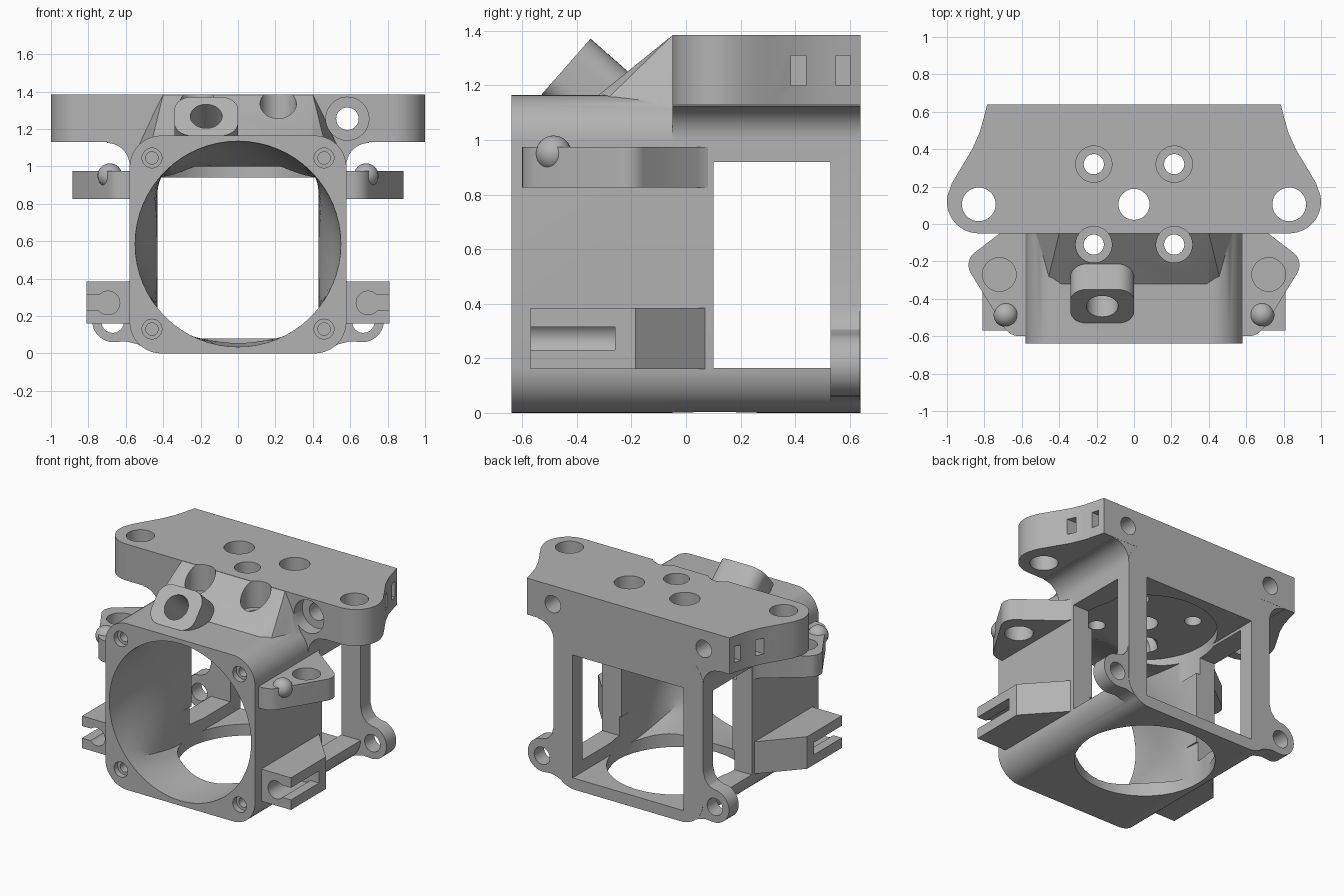
import bpy, bmesh, math
from mathutils import Vector, Matrix

cube = bpy.data.objects.get("Cube")
if cube:
    bpy.data.objects.remove(cube, do_unlink=True)

# One plain plastic colour
grey = bpy.data.materials.new("plain grey")
grey.use_nodes = True
grey.diffuse_color = (0.45, 0.45, 0.45, 1)
grey.node_tree.nodes["Principled BSDF"].inputs["Base Color"].default_value = (0.45, 0.45, 0.45, 1)

SIDES = (-1, 1)


def finish(name, bm):
    bmesh.ops.recalc_face_normals(bm, faces=bm.faces[:])
    mesh = bpy.data.meshes.new(name)
    bm.to_mesh(mesh)
    bm.free()
    mesh.materials.append(grey)
    obj = bpy.data.objects.new(name, mesh)
    bpy.context.collection.objects.link(obj)
    return obj


def loft(name, rings):
    """Closed solid through rings of equal point count."""
    bm = bmesh.new()
    loops = [[bm.verts.new(p) for p in ring] for ring in rings]
    n = len(loops[0])
    for a, b in zip(loops, loops[1:]):
        for i in range(n):
            j = (i + 1) % n
            bm.faces.new((a[i], a[j], b[j], b[i]))
    bm.faces.new(loops[0])
    bm.faces.new(loops[-1])
    return finish(name, bm)


PLACE = {"x": lambda u, v, w: (w, u, v),
         "y": lambda u, v, w: (u, w, v),
         "z": lambda u, v, w: (u, v, w)}


def prism(name, pts, axis, lo, hi):
    return loft(name, [[PLACE[axis](u, v, w) for u, v in pts] for w in (lo, hi)])


def arc(cx, cy, r, start, end, n=10):
    return [(cx + r * math.cos(math.radians(start + (end - start) * i / n)),
             cy + r * math.sin(math.radians(start + (end - start) * i / n))) for i in range(n + 1)]


def rounded(u0, v0, u1, v1, r):
    return (arc(u1 - r, v1 - r, r, 0, 90) + arc(u0 + r, v1 - r, r, 90, 180)
            + arc(u0 + r, v0 + r, r, 180, 270) + arc(u1 - r, v0 + r, r, 270, 360))


def rod(axis, u, v, r, lo, hi):
    return prism("rod", arc(u, v, r, 0, 360, 40)[:-1], axis, lo, hi)


def block(x0, x1, y0, y1, z0, z1):
    return prism("block", [(x0, y0), (x1, y0), (x1, y1), (x0, y1)], "z", z0, z1)


def combine(target, tool, op="DIFFERENCE"):
    mod = target.modifiers.new("boolean", "BOOLEAN")
    mod.operation, mod.object, mod.solver = op, tool, "EXACT"
    deps = bpy.context.evaluated_depsgraph_get()
    mesh = bpy.data.meshes.new_from_object(target.evaluated_get(deps))
    target.modifiers.clear()
    target.data = mesh
    bpy.data.objects.remove(tool, do_unlink=True)


def both(half):
    return half + [(-u, v) for u, v in reversed(half)]


# Main housing tube
body = prism("carriage_body", rounded(-0.58, 0, 0.58, 1.165, 0.17), "y", -0.64, 0.64)

# Filleted web between housing and top plate
web = [(0.4, 0.96), (0.58, 0.97)] + arc(0.7, 1.005, 0.12, 180, 90) + [(0.7, 1.2)]
combine(body, prism("web", both(web), "y", -0.049, 0.639), "UNION")

# Wide top plate with rounded ends
edge = [(0.785, 0.64), (0.8, 0.58), (0.825, 0.49), (0.865, 0.40), (0.925, 0.30), (0.975, 0.215)]
edge += arc(0.83, 0.12, 0.17, 10, -90, 14)
combine(body, prism("plate", both(edge), "z", 1.13, 1.385), "UNION")

# Sloping neck in front of the plate
bm = bmesh.new()
for s in SIDES:
    for x, y, z in ((0.54, -0.03, 1.1), (0.47, -0.34, 1.1), (0.39, -0.32, 1.165), (0.44, -0.04, 1.31),
                    (0.40, -0.05, 1.383), (0.40, 0.05, 1.383), (0.54, 0.05, 1.1)):
        bm.verts.new((s * x, y, z))
hull = bmesh.ops.convex_hull(bm, input=bm.verts[:])
bmesh.ops.delete(bm, geom=[v for v in bm.verts if not v.link_faces], context="VERTS")
combine(body, finish("neck", bm), "UNION")

# Slanted cable boss
tilt = Matrix.Translation((-0.17, -0.44, 1.268)) @ Matrix.Rotation(math.radians(48.7), 4, "X")
boss = prism("boss", rounded(-0.17, -0.137, 0.17, 0.137, 0.09), "z", -0.3, 0)
boss.data.transform(tilt)
combine(body, boss, "UNION")

# Rear mounting lugs
for s in SIDES:
    lug = ([(0.4, 0.1), (0.4, 0.003), (0.47, 0.015), (0.54, 0.05), (0.6, 0.065)]
           + arc(0.665, 0.175, 0.115, -90, 90, 16)
           + [(0.625, 0.305), (0.595, 0.34), (0.575, 0.41), (0.5, 0.41)])
    combine(body, prism("lug", [(s * u, v) for u, v in lug], "y", 0.53, 0.638), "UNION")

# Air duct: round at the front, square at the back
rings = []
for y in [-0.66] + [-0.64 + 0.08 * i for i in range(9)] + [0.7]:
    f = min(max((y + 0.64) / 0.64, 0), 1)
    f = f * f * (3 - 2 * f)
    ring = []
    for i in range(64):
        c, s = math.cos(i * math.pi / 32), math.sin(i * math.pi / 32)
        k = 0.43 / max(abs(c), abs(s))
        ring.append(((1 - f) * 0.55 * c + f * k * c, y, (1 - f) * (0.585 + 0.55 * s) + f * (0.51 + k * s)))
    rings.append(ring)
combine(body, loft("duct", rings))

# Side windows, floor opening and ceiling recess
combine(body, block(-0.9, 0.9, 0.1, 0.53, 0.165, 0.92))
combine(body, rod("z", 0, 0.105, 0.445, -0.1, 0.3))
combine(body, rod("z", 0, 0.105, 0.46, 0.8, 1.0))

# Cable bore
bore = rod("z", 0, 0, 0.085, -0.5, 0.1)
bore.data.transform(tilt)
combine(body, bore)

# Plate holes
combine(body, rod("z", 0, 0.105, 0.083, 0.9, 1.5))
for s in SIDES:
    combine(body, rod("z", s * 0.83, 0.105, 0.09, 1.0, 1.5))
    for y in (-0.11, 0.32):
        combine(body, rod("z", s * 0.215, y, 0.097, 1.2, 1.5))
        combine(body, rod("z", s * 0.215, y, 0.054, 0.9, 1.3))
    # Tie slots in the plate ends
    for y0, y1, x in ((0.385, 0.44, 0.76), (0.55, 0.6, 0.72)):
        combine(body, block(*sorted((s * x, s * 1.1)), y0, y1, 1.2, 1.31))
    # Lug holes and front corner screw holes
    combine(body, rod("y", s * 0.67, 0.17, 0.06, 0.4, 0.8))
    for z in (0.13, 1.045):
        combine(body, rod("y", s * 0.46, z, 0.053, -0.7, -0.6))
        combine(body, rod("y", s * 0.46, z, 0.033, -0.61, -0.45))
combine(body, rod("y", 0.585, 1.255, 0.06, -0.2, 0.8))
combine(body, rod("y", 0.585, 1.255, 0.115, -0.2, 0.04))
combine(body, rod("y", -0.585, 1.255, 0.06, 0.35, 0.8))
parts = [body]

# Side ears with holes, pins and clamp slots
for s, side in ((1, "left"), (-1, "right")):
    outline = ([(0.555, 0.08), (0.58, 0.08), (0.6, 0.04)] + arc(0.8, -0.22, 0.085, 48, -25, 6)
               + arc(0.61, -0.5, 0.1, -28, -90, 6) + [(0.555, -0.6)])
    upper = prism(side + "_upper_ear", [(s * u, v) for u, v in outline], "z", 0.825, 0.975)
    combine(upper, rod("z", s * 0.72, -0.27, 0.09, 0.7, 1.1))

    bm = bmesh.new()
    bmesh.ops.create_uvsphere(bm, u_segments=24, v_segments=16, radius=0.066,
                              matrix=Matrix.Translation((s * 0.685, -0.485, 0.95)))
    pin = finish(side + "_ear_pin", bm)

    outline = [(0.54, -0.57), (0.81, -0.57), (0.81, -0.185), (0.58, 0.07), (0.54, 0.07)]
    lower = prism(side + "_lower_ear", [(s * u, v) for u, v in outline], "z", 0.16, 0.385)
    combine(lower, rod("y", s * 0.695, 0.27, 0.063, -0.7, -0.26))
    combine(lower, block(*sorted((s * 0.7, s * 0.9)), -0.7, -0.26, 0.23, 0.315))
    parts += [upper, pin, lower]

# Smooth curved walls, keep hard edges
for obj in parts:
    bpy.ops.object.select_all(action="DESELECT")
    obj.select_set(True)
    bpy.context.view_layer.objects.active = obj
    bpy.ops.object.shade_smooth_by_angle(angle=math.radians(28))
